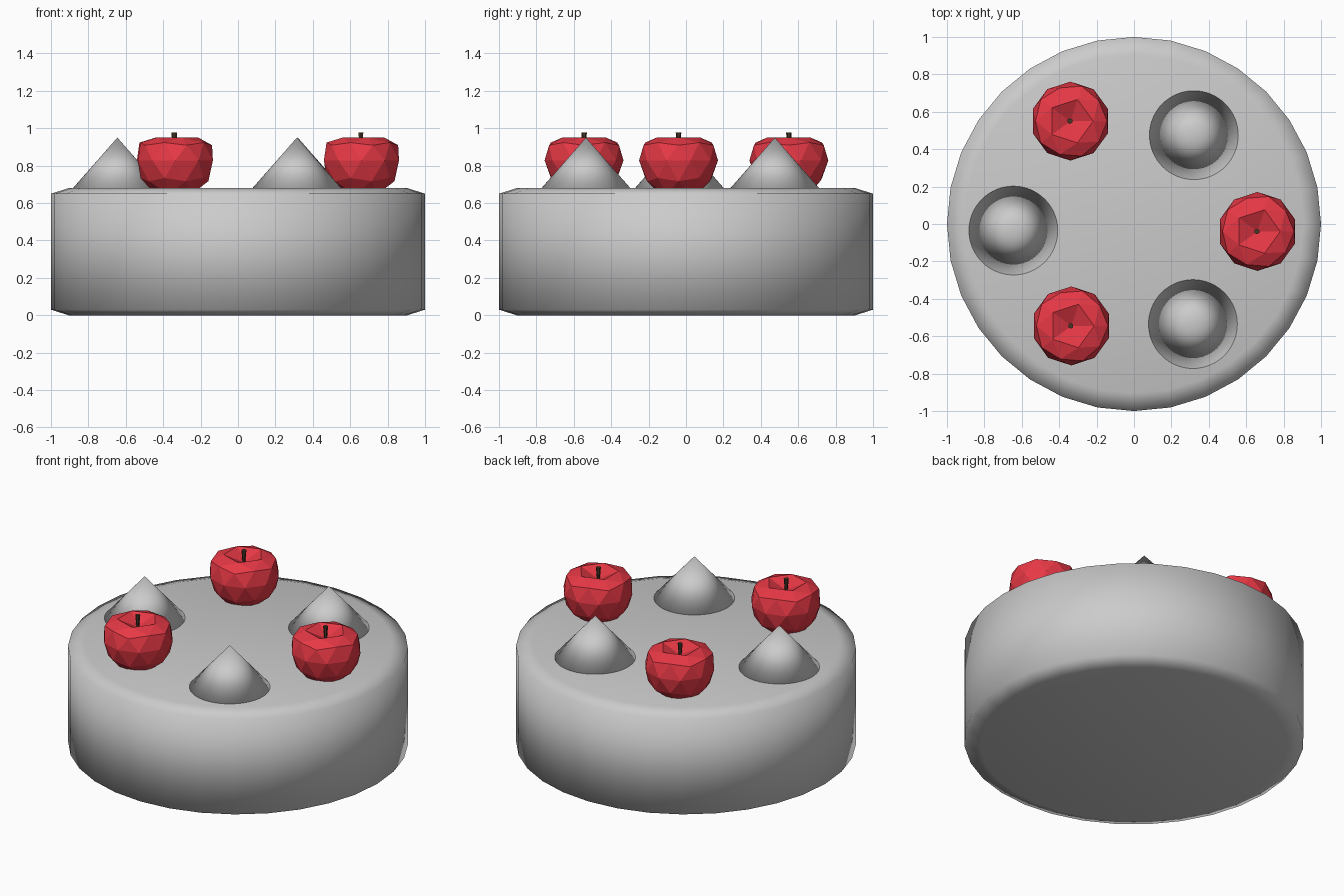
import bpy, bmesh, math

if "Cube" in bpy.data.objects:
    bpy.data.objects.remove(bpy.data.objects["Cube"])


def make_object(name, bm, smooth=False, color=None):
    me = bpy.data.meshes.new(name)
    for f in bm.faces:
        f.smooth = smooth
    bm.to_mesh(me)
    bm.free()
    ob = bpy.data.objects.new(name, me)
    bpy.context.collection.objects.link(ob)
    if color:
        mat = bpy.data.materials.get(name.split("_")[0]) or bpy.data.materials.new(name.split("_")[0])
        mat.diffuse_color = color
        mat.use_nodes = True
        mat.node_tree.nodes["Principled BSDF"].inputs["Base Color"].default_value = mat.diffuse_color
        me.materials.append(mat)
    return ob


RED = (0.80, 0.04, 0.06, 1)
BROWN = (0.06, 0.04, 0.02, 1)
TOP = 0.68

# Cake body: 32-sided drum with a wide, shallow chamfer on both rims
bm = bmesh.new()
rings = []
for r, z in [(0.905, 0), (1, 0.03), (1, 0.65), (0.905, TOP)]:
    rings.append([bm.verts.new((r * math.cos(i * math.tau / 32), r * math.sin(i * math.tau / 32), z))
                  for i in range(32)])
for a, b in zip(rings, rings[1:]):
    for i in range(32):
        j = (i + 1) % 32
        bm.faces.new((a[i], a[j], b[j], b[i]))
bm.faces.new(rings[0][::-1])
bm.faces.new(rings[-1])
make_object("cake_body", bm, smooth=True)

# Cream cones
for n, (x, y) in enumerate([(0.32, 0.475), (-0.645, -0.035), (0.315, -0.535)]):
    bm = bmesh.new()
    bmesh.ops.create_cone(bm, cap_ends=True, segments=64, radius1=0.255, radius2=0, depth=0.29)
    ob = make_object(f"cream_cone_{n + 1}", bm, smooth=True)
    ob.location = (x, y, 0.66 + 0.145)

# Low-poly apples with a dimple and stem
for n, (x, y) in enumerate([(-0.34, 0.55), (0.66, -0.04), (-0.335, -0.545)]):
    bm = bmesh.new()
    bmesh.ops.create_icosphere(bm, subdivisions=2, radius=1)
    for v in bm.verts:
        z = v.co.z
        if z > 0.95:          # dimple
            h, w = 0.34, 1
        elif z > 0.8:         # rim of the dimple
            h, w = 0.58, 1.1
        elif z > 0.3:         # shoulder
            h, w = z * 0.86, 1.04
        else:                 # body tapering downwards
            h, w = z, 1 + 0.03 * min(z, 0)
        v.co = (v.co.x * w * 0.211, v.co.y * w * 0.211, h * 0.211)
    ob = make_object(f"apple_{n + 1}", bm, color=RED)
    ob.location = (x, y, 0.828)

    bm = bmesh.new()
    bmesh.ops.create_cone(bm, cap_ends=True, segments=6, radius1=0.007, radius2=0.015, depth=0.09)
    ob = make_object(f"stem_{n + 1}", bm, color=BROWN)
    ob.location = (x - 0.003, y, 0.932)
